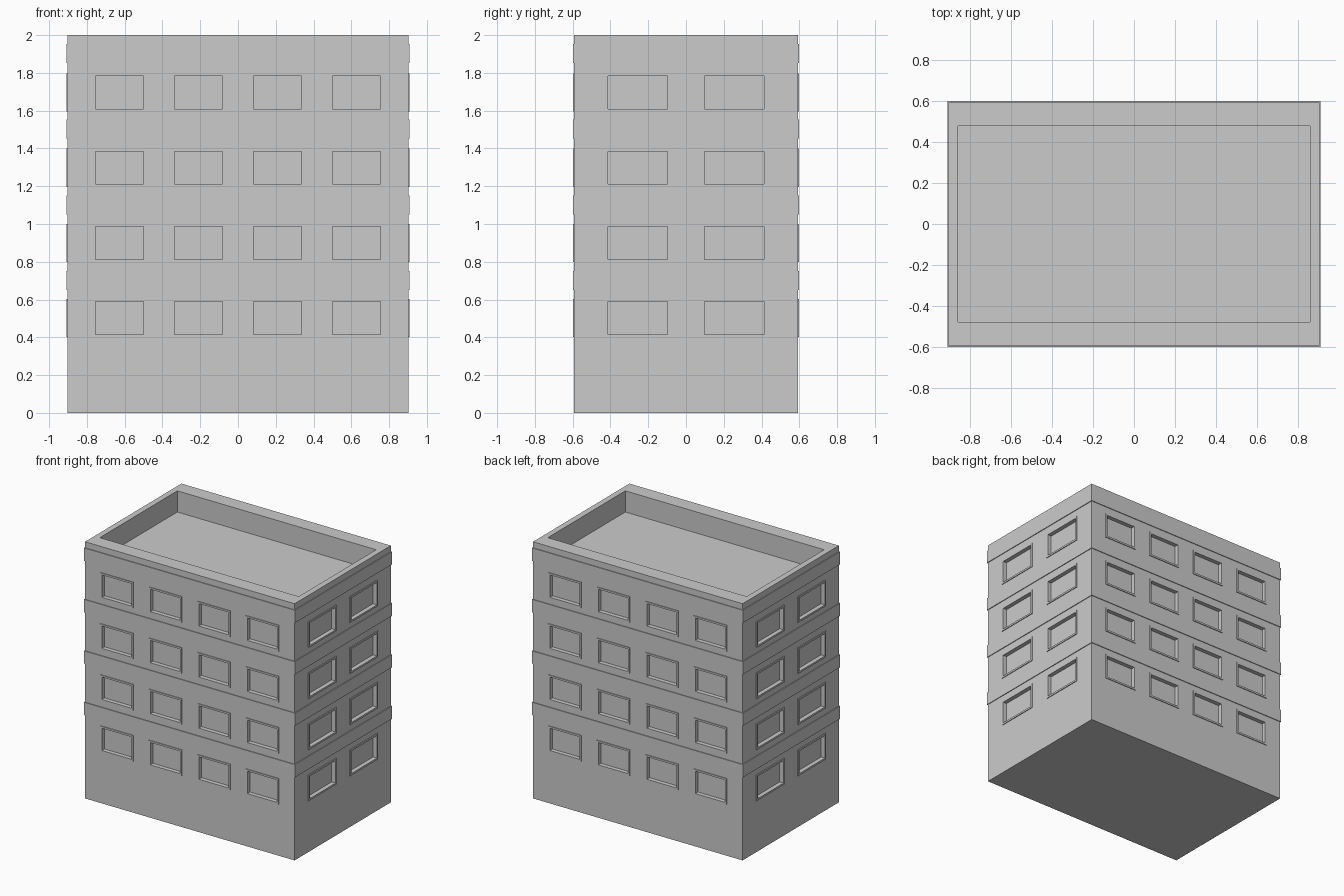
import bpy, bmesh
from mathutils import Matrix, Vector

if "Cube" in bpy.data.objects:
    bpy.data.objects.remove(bpy.data.objects["Cube"])

HX, HY, H = 0.903, 0.593, 2.0      # wall half sizes and height
OUT = 0.006                        # relief of bands and window frames
DEPTH = 0.027                      # window recess


def finish(name, bm):
    bmesh.ops.recalc_face_normals(bm, faces=bm.faces)
    me = bpy.data.meshes.new(name)
    bm.to_mesh(me)
    bm.free()
    ob = bpy.data.objects.new(name, me)
    bpy.context.collection.objects.link(ob)
    return ob


def box(bm, lo, hi, mat=Matrix()):
    lo, hi = Vector(lo), Vector(hi)
    m = mat @ Matrix.Translation((lo + hi) / 2) @ Matrix.Diagonal((*(hi - lo), 1))
    bmesh.ops.create_cube(bm, size=1, matrix=m)


def ring(bm, outer, inner, a, b, place):
    """Closed rectangular ring between depths a and b."""
    def loop(r, d):
        (u0, v0), (u1, v1) = r
        return [bm.verts.new(place(u, v, d)) for u, v in
                ((u0, v0), (u1, v0), (u1, v1), (u0, v1))]
    loops = [loop(outer, a), loop(outer, b), loop(inner, b), loop(inner, a)]
    for k in range(4):
        p, q = loops[k], loops[(k + 1) % 4]
        for i in range(4):
            j = (i + 1) % 4
            bm.faces.new((p[i], p[j], q[j], q[i]))


# Window openings: (facade, centre along wall, half width)
slots = []
for s in (-1, 1):
    slots += [("y", s, c, 0.1275) for c in (-0.6275, -0.209, 0.209, 0.6275)]
    slots += [("x", s, c, 0.157) for c in (-0.255, 0.255)]
sills = [0.415 + 0.398 * i for i in range(4)]


def placer(axis, s):
    if axis == "y":
        return lambda u, v, d: (u, s * (HY + d), v)
    return lambda u, v, d: (s * (HX + d), u, v)


# Main walls
bm = bmesh.new()
box(bm, (-HX, -HY, 0), (HX, HY, H))
walls = finish("building_walls", bm)

# Cutter: roof well and window recesses
cut, frames = bmesh.new(), bmesh.new()
box(cut, (-0.857, -0.477, 1.835), (0.857, 0.477, 2.1))
for axis, s, c, w in slots:
    place = placer(axis, s)
    for z in sills:
        z1 = z + 0.174
        p, q = Vector(place(c - w, z, -DEPTH)), Vector(place(c + w, z1, 0.05))
        box(cut, [min(a, b) for a, b in zip(p, q)], [max(a, b) for a, b in zip(p, q)])
        # Raised surround
        ring(frames, ((c - w - 0.014, z - 0.014), (c + w + 0.014, z1 + 0.014)),
             ((c - w, z), (c + w, z1)), 0, OUT, place)
cutter = finish("opening_cutter", cut)
cutter.hide_render = True
cutter.hide_viewport = True
finish("window_frames", frames)

mod = walls.modifiers.new("openings", "BOOLEAN")
mod.object = cutter
mod.operation = "DIFFERENCE"
mod.solver = "EXACT"

# Raised bands between storeys
bm = bmesh.new()
for i in range(4):
    z = 0.65 + 0.401 * i
    ring(bm, ((-HX - OUT, -HY - OUT), (HX + OUT, HY + OUT)), ((-HX, -HY), (HX, HY)),
         z, z + 0.1, lambda u, v, d: (u, v, d))
finish("storey_bands", bm)
